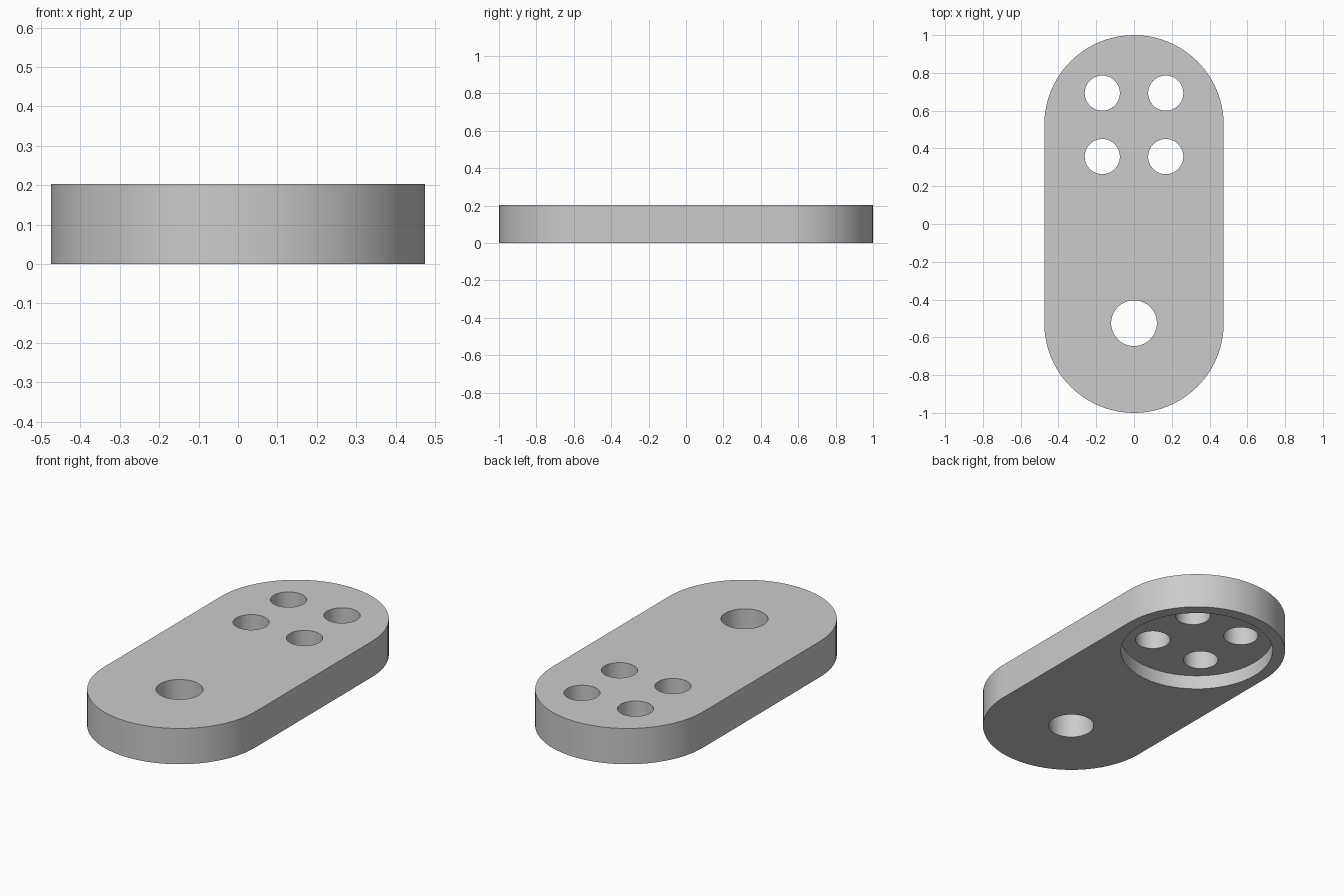
import bpy, bmesh
from math import cos, sin, pi, radians

if "Cube" in bpy.data.objects:
    bpy.data.objects.remove(bpy.data.objects["Cube"], do_unlink=True)

HALF_WIDTH = 0.475
END_Y = 1 - HALF_WIDTH      # centre of each rounded end
THICKNESS = 0.203
RECESS_DEPTH = 0.081
HOLE_SPACING = 0.168        # half the distance between the small holes

grey = bpy.data.materials.new("plain grey")
grey.use_nodes = True
colour = (0.6, 0.6, 0.6, 1)
grey.diffuse_color = colour
grey.node_tree.nodes["Principled BSDF"].inputs["Base Color"].default_value = colour


def arc(cx, cy, radius, start, sweep, steps):
    return [(cx + radius * cos(start + sweep * i / steps),
             cy + radius * sin(start + sweep * i / steps)) for i in range(steps + 1)]


def prism(name, outline, bottom, top):
    """Extrude a flat outline upwards into a solid."""
    bm = bmesh.new()
    face = bm.faces.new([bm.verts.new((x, y, bottom)) for x, y in outline])
    result = bmesh.ops.extrude_face_region(bm, geom=[face])
    raised = [v for v in result["geom"] if isinstance(v, bmesh.types.BMVert)]
    bmesh.ops.translate(bm, verts=raised, vec=(0, 0, top - bottom))
    bmesh.ops.recalc_face_normals(bm, faces=bm.faces)
    mesh = bpy.data.meshes.new(name)
    bm.to_mesh(mesh)
    bm.free()
    mesh.materials.append(grey)
    obj = bpy.data.objects.new(name, mesh)
    bpy.context.collection.objects.link(obj)
    return obj


def drill(target, x, y, radius, top):
    """Cut a round hole from below up to the given height."""
    circle = arc(x, y, radius, 0, 2 * pi, 64)[:-1]
    cutter = prism("hole_cutter", circle, -0.1, top)
    cutter.hide_render = True
    cut = target.modifiers.new("hole", "BOOLEAN")
    cut.operation = "DIFFERENCE"
    cut.solver = "EXACT"
    cut.object = cutter
    bpy.ops.object.modifier_apply(modifier=cut.name)
    bpy.data.objects.remove(cutter, do_unlink=True)


# Plate with two rounded ends
outline = arc(0, END_Y, HALF_WIDTH, 0, pi, 48) + arc(0, -END_Y, HALF_WIDTH, pi, pi, 48)
plate = prism("link_plate", outline, 0, THICKNESS)
bpy.context.view_layer.objects.active = plate
plate.select_set(True)

# Round recess in the underside
drill(plate, 0, END_Y, 0.408, RECESS_DEPTH)

# Four small holes through the recess, one large hole at the other end
for sx in (-1, 1):
    for sy in (-1, 1):
        drill(plate, sx * HOLE_SPACING, END_Y + sy * HOLE_SPACING, 0.093, THICKNESS + 0.1)
drill(plate, 0, -END_Y, 0.121, THICKNESS + 0.1)

bpy.ops.object.shade_smooth_by_angle(angle=radians(30))
